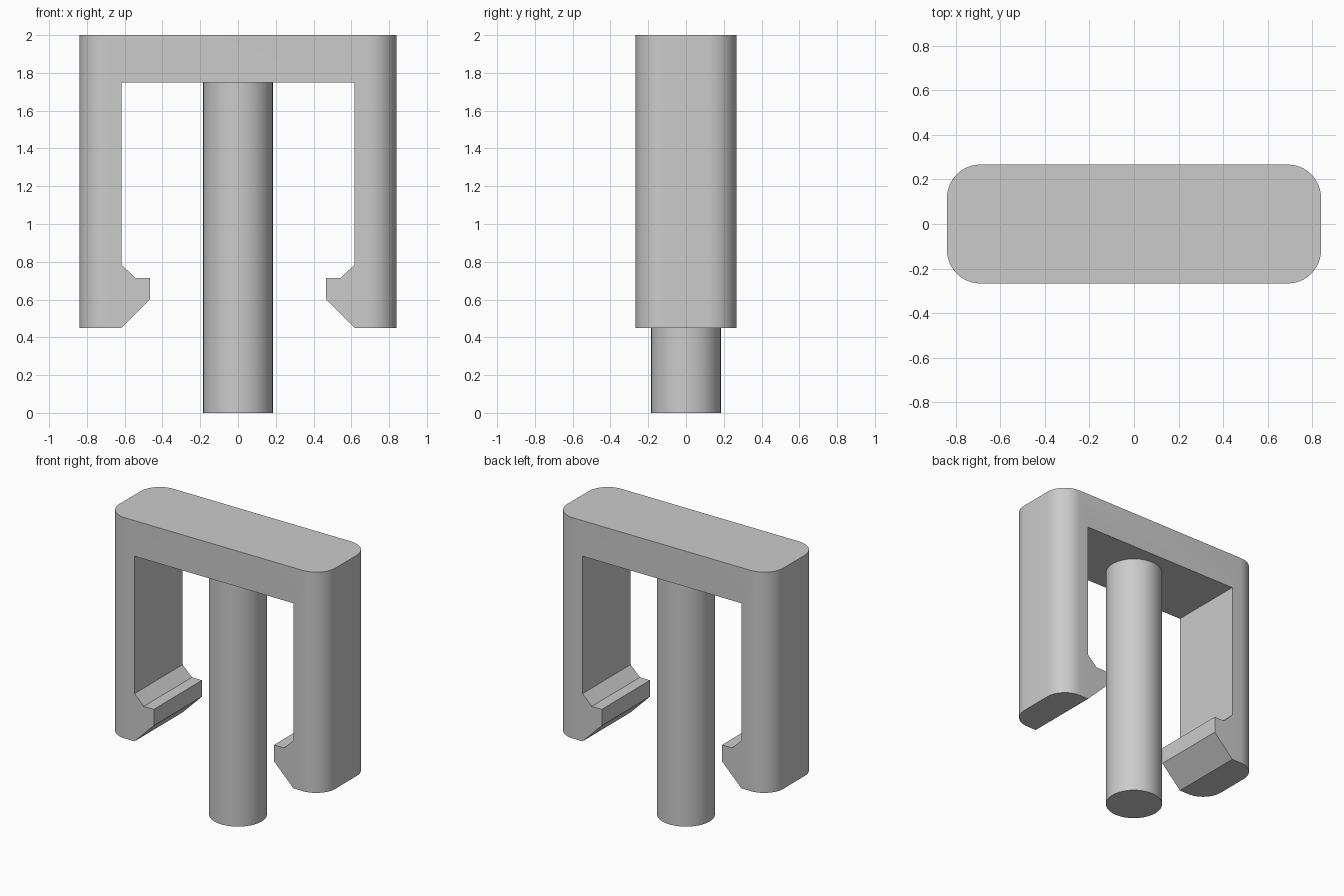
import bpy
import bmesh

if "Cube" in bpy.data.objects:
    bpy.data.objects.remove(bpy.data.objects["Cube"], do_unlink=True)

HALF_W, HALF_D, HEIGHT = 0.84, 0.267, 2.0
FOOT, CEILING, INNER = 0.45, 1.75, 0.617
CORNER = 0.15
PIN_RADIUS = 0.184

grey = bpy.data.materials.new("light grey")
grey.use_nodes = True
colour = (0.6, 0.6, 0.6, 1)
grey.diffuse_color = colour
grey.node_tree.nodes["Principled BSDF"].inputs["Base Color"].default_value = colour


def add_part(name, bm):
    bmesh.ops.recalc_face_normals(bm, faces=bm.faces[:])
    mesh = bpy.data.meshes.new(name)
    bm.to_mesh(mesh)
    bm.free()
    mesh.materials.append(grey)
    part = bpy.data.objects.new(name, mesh)
    bpy.context.collection.objects.link(part)
    bpy.ops.object.select_all(action="DESELECT")
    part.select_set(True)
    bpy.context.view_layer.objects.active = part
    bpy.ops.object.shade_smooth_by_angle(angle=0.5)
    return part


# Clip frame: half profile with the hook, mirrored and extruded through the depth
half = [(HALF_W, HEIGHT), (HALF_W, FOOT), (INNER, FOOT), (0.467, 0.6),
        (0.467, 0.715), (0.545, 0.715), (INNER, 0.785), (INNER, CEILING)]
profile = half + [(-x, z) for x, z in reversed(half)]
bm = bmesh.new()
front = bm.faces.new([bm.verts.new((x, -HALF_D, z)) for x, z in profile])
result = bmesh.ops.extrude_face_region(bm, geom=[front], use_keep_orig=True)
back = [v for v in result["geom"] if isinstance(v, bmesh.types.BMVert)]
bmesh.ops.translate(bm, verts=back, vec=(0, 2 * HALF_D, 0))

# Rounded outer upright edges
uprights = [e for e in bm.edges
            if all(abs(abs(v.co.x) - HALF_W) < 0.001 for v in e.verts)
            and abs(e.verts[0].co.z - e.verts[1].co.z) > 1]
bmesh.ops.bevel(bm, geom=uprights, offset=CORNER, offset_type="OFFSET",
                segments=12, profile=0.5, affect="EDGES")
add_part("clip_frame", bm)

# Central pin hanging from the underside of the bridge
bm = bmesh.new()
bmesh.ops.create_cone(bm, cap_ends=True, segments=64, radius1=PIN_RADIUS,
                      radius2=PIN_RADIUS, depth=CEILING)
bmesh.ops.translate(bm, verts=bm.verts[:], vec=(0, 0, CEILING / 2))
add_part("center_pin", bm)
